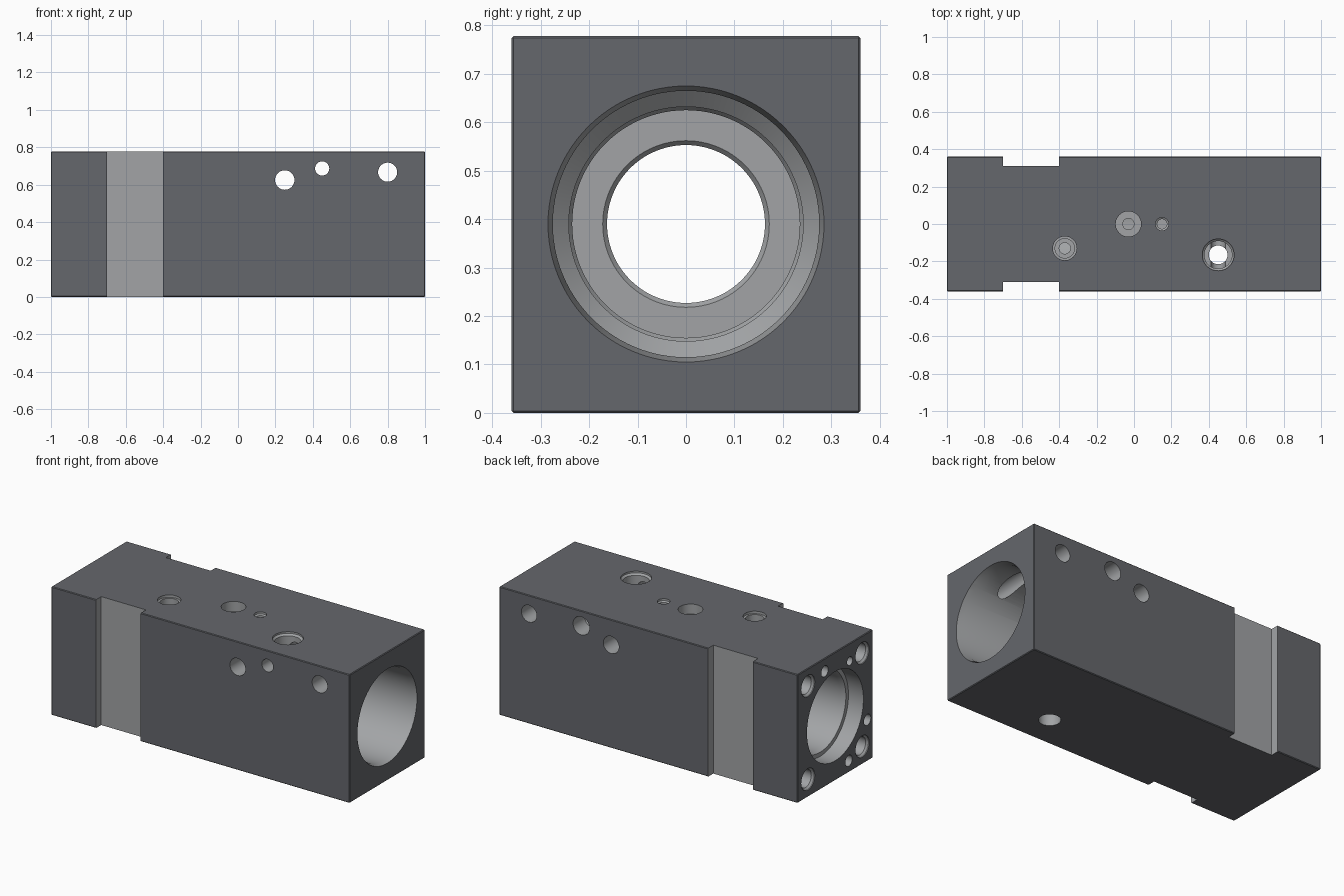
import bpy, bmesh, math
from mathutils import Vector

if "Cube" in bpy.data.objects:
    bpy.data.objects.remove(bpy.data.objects["Cube"])

H, W = 0.778, 0.72      # block height and depth
MID = 0.39              # height of the bore axis


def make_material(name, grey):
    m = bpy.data.materials.new(name)
    m.diffuse_color = (*grey, 1)
    m.use_nodes = True
    m.node_tree.nodes["Principled BSDF"].inputs["Base Color"].default_value = m.diffuse_color
    return m


dark = make_material("dark_finish", (0.13, 0.135, 0.15))
bare = make_material("machined_metal", (0.36, 0.37, 0.38))


def add_object(name, bm, mat):
    bmesh.ops.recalc_face_normals(bm, faces=bm.faces)
    me = bpy.data.meshes.new(name)
    bm.to_mesh(me)
    bm.free()
    me.materials.append(mat)
    ob = bpy.data.objects.new(name, me)
    bpy.context.collection.objects.link(ob)
    return ob


def box(name, center, size, mat, bevel=0):
    bm = bmesh.new()
    bmesh.ops.create_cube(bm, size=1)
    for v in bm.verts:
        v.co = Vector(center) + Vector([a * b for a, b in zip(v.co, size)])
    if bevel:
        bmesh.ops.bevel(bm, geom=bm.edges[:], offset=bevel, segments=1, affect='EDGES')
    return add_object(name, bm, mat)


def lathe(name, origin, axis, profile, seg=40):
    """Closed turned cutter; profile is (distance along axis, radius)."""
    bm = bmesh.new()
    rot = Vector(axis).to_track_quat('Z', 'Y')
    rings = []
    for t, r in profile:
        rings.append([bm.verts.new(Vector(origin) + rot @ Vector(
            (r * math.cos(2 * math.pi * i / seg), r * math.sin(2 * math.pi * i / seg), t)))
            for i in range(seg)])
    for a, b in zip(rings, rings[1:]):
        for i in range(seg):
            j = (i + 1) % seg
            bm.faces.new((a[i], a[j], b[j], b[i]))
    bm.faces.new(rings[0])
    bm.faces.new(rings[-1])
    return add_object(name, bm, bare)


# Main block
body = box("cylinder_block", (0, 0, H / 2), (2, W, H), dark, bevel=0.004)
cutters = []

# Side notches
for s in (-1, 1):
    cutters.append(box("side_notch", (-0.55, s * 0.41, H / 2), (0.3, 0.2, 1.2), bare))

# Stepped main bore, from the left end to the right end
cutters.append(lathe("main_bore", (0, 0, MID), (1, 0, 0), [
    (-1.1, 0.27), (-0.9, 0.27), (-0.9, 0.245), (-0.87, 0.235), (-0.62, 0.235),
    (-0.62, 0.172), (-0.61, 0.163), (-0.51, 0.163), (-0.5, 0.172),
    (-0.5, 0.235), (-0.24, 0.235), (-0.23, 0.242), (-0.2, 0.242),
    (-0.17, 0.275), (0.97, 0.275), (1.0, 0.285), (1.1, 0.285)], seg=96))

# Cross holes running front to back
for x, z, r, back in ((0.25, 0.625, 0.052, 0.052), (0.45, 0.687, 0.038, 0.055),
                      (0.8, 0.667, 0.051, 0.051)):
    cutters.append(lathe("cross_hole", (x, 0, z), (0, 1, 0),
                         [(-0.5, r), (0.24, r), (0.25, back), (0.5, back)]))

# Ports in the top face, measured downwards
for x, y, prof in (
    (-0.37, -0.13, [(-0.1, 0.064), (0.015, 0.064), (0.015, 0.052), (0.07, 0.052),
                    (0.07, 0.03), (0.22, 0.03)]),
    (-0.03, 0, [(-0.1, 0.068), (0.06, 0.068), (0.06, 0.03), (0.16, 0.03)]),
    (0.15, 0, [(-0.1, 0.035), (0.012, 0.035), (0.018, 0.026), (0.07, 0.026)]),
    (0.45, -0.165, [(-0.1, 0.085), (0.01, 0.085), (0.02, 0.074), (0.09, 0.074),
                    (0.09, 0.05), (0.7, 0.05), (0.72, 0.06), (0.9, 0.06)]),
):
    cutters.append(lathe("top_port", (x, y, H), (0, 0, -1), prof))

# Corner screw holes in the left end
for sy in (-1, 1):
    for sz in (-1, 1):
        cutters.append(lathe("corner_screw_hole", (-1, sy * 0.26, MID + sz * 0.283), (1, 0, 0),
                             [(-0.1, 0.065), (0.005, 0.065), (0.016, 0.054), (0.22, 0.054)]))

# Small holes in the left end
for y, z, r in ((0.1, 0.70, 0.033), (-0.14, 0.67, 0.026),
                (-0.308, 0.25, 0.033), (-0.13, 0.07, 0.033)):
    cutters.append(lathe("small_end_hole", (-1, y, z), (1, 0, 0),
                         [(-0.1, r), (0.1, r)], seg=32))

# Cut everything from the block, then drop the cutters
bpy.context.view_layer.objects.active = body
body.select_set(True)
for c in cutters:
    mod = body.modifiers.new("cut", 'BOOLEAN')
    mod.operation = 'DIFFERENCE'
    mod.solver = 'EXACT'
    mod.material_mode = 'TRANSFER'
    mod.object = c
    bpy.ops.object.modifier_apply(modifier=mod.name)
    bpy.data.objects.remove(c)

bpy.ops.object.shade_smooth_by_angle(angle=math.radians(30))
